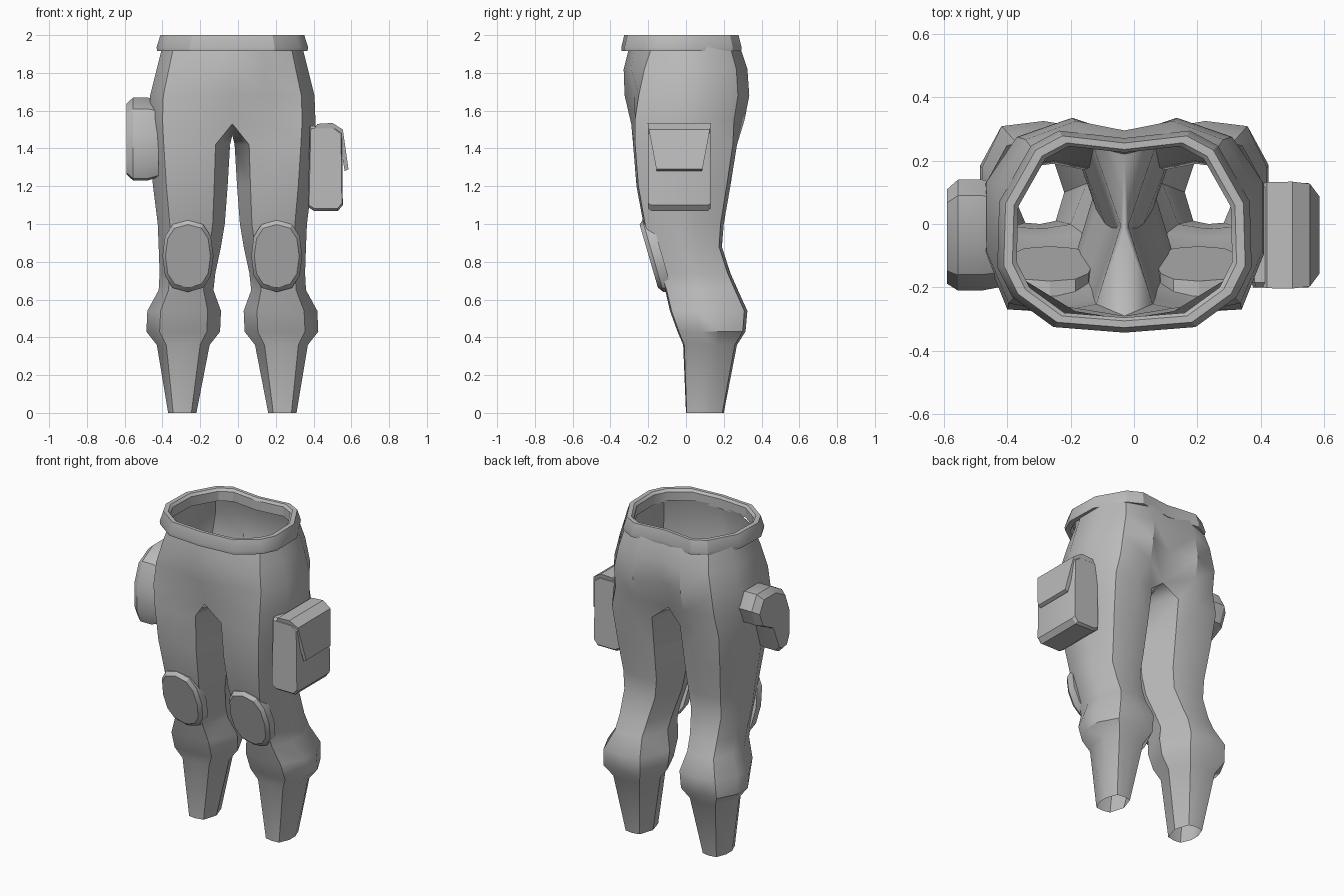
import bpy, bmesh, math
from mathutils import Vector

if "Cube" in bpy.data.objects:
    bpy.data.objects.remove(bpy.data.objects["Cube"], do_unlink=True)

MID = -0.03  # symmetry plane of the trousers

grey = bpy.data.materials.new("grey_cloth")
grey.use_nodes = True
grey.diffuse_color = (0.5, 0.5, 0.5, 1)
grey.node_tree.nodes["Principled BSDF"].inputs["Base Color"].default_value = (0.5, 0.5, 0.5, 1)


def bridge(bm, upper, lower, closed):
    """Quads between two rows of vertices."""
    n = len(upper)
    for i in range(n if closed else n - 1):
        j = (i + 1) % n
        bm.faces.new((upper[i], lower[i], lower[j], upper[j]))


def add_row(bm, points):
    return [bm.verts.new(p) for p in points]


def loft(rows, closed=True, capped=False):
    bm = bmesh.new()
    rings = [add_row(bm, r) for r in rows]
    for a, b in zip(rings, rings[1:]):
        bridge(bm, a, b, closed)
    if capped:
        bm.faces.new(rings[0])
        bm.faces.new(rings[-1])
        bmesh.ops.recalc_face_normals(bm, faces=bm.faces)
    return bm


def finish(name, bm, mirrored=False, angle=35):
    mesh = bpy.data.meshes.new(name)
    bm.to_mesh(mesh)
    bm.free()
    mesh.materials.append(grey)
    obj = bpy.data.objects.new(name, mesh)
    bpy.context.collection.objects.link(obj)
    if mirrored:
        obj.location.x = MID
        mod = obj.modifiers.new("mirror", 'MIRROR')
        mod.merge_threshold = 0.001
    bpy.ops.object.select_all(action='DESELECT')
    obj.select_set(True)
    bpy.context.view_layer.objects.active = obj
    bpy.ops.object.shade_smooth_by_angle(angle=math.radians(angle))
    return obj


# Trousers: half of the hips, then one leg
def hip_row(z, w, front_mid, front, corner, back, back_mid):
    side = corner * 0.35
    return [(0, front_mid, z), (w * .42, front, z), (w * .84, corner, z),
            (w, side, z), (w, back * .4, z), (w * .78, back * .82, z),
            (w * .38, back, z), (0, back_mid, z)]


LEG_SHAPE = [(.18, .05), (.5, 0), (.82, .02), (1, .34), (1, .64),
             (.84, .96), (.5, 1), (.2, .95), (0, .5)]


def leg_row(z, x_in, x_out, front, back):
    return [(x_in + u * (x_out - x_in), front + v * (back - front), z)
            for u, v in LEG_SHAPE]


hips = [
    (1.94, .37, -.30, -.275, -.18, .285, .255),
    (1.82, .40, -.33, -.29, -.22, .325, .295),
    (1.68, .435, -.325, -.275, -.25, .335, .28),
    (1.55, .44, -.29, -.26, -.27, .31, .22),
]
legs = [
    (1.42, .012, .44, -.28, .27),
    (1.2, .025, .42, -.262, .235),
    (1.0, .04, .395, -.225, .2),
    (.88, .06, .39, -.19, .19),
    (.74, .09, .385, -.14, .235),
    (.65, .1, .39, -.11, .275),
    (.54, .06, .45, -.085, .325),
    (.43, .065, .455, -.045, .315),
    (.36, .12, .40, -.015, .27),
    (0, .19, .34, 0, .2),
]
bm = loft([hip_row(*h) for h in hips], closed=False)
bm.verts.ensure_lookup_table()
crotch = list(bm.verts)[-8:]
crotch[0].co.z = 1.53
crotch[-1].co.z = 1.5
crotch.append(bm.verts.new((0, -.02, 1.47)))
previous = crotch
for data in legs:
    row = add_row(bm, leg_row(*data))
    bridge(bm, previous, row, True)
    previous = row
finish("trousers", bm, mirrored=True)

# Waistband: one outline scaled through a band profile
outline = [(0, -.295), (.19, -.28), (.3, -.2), (.34, -.12), (.335, .055),
           (.25, .205), (.175, .245), (0, .225)]
band = [(1.0, 1.925), (1.0, 1.985), (1.04, 2.0), (1.12, 2.0),
        (1.18, 1.935), (1.17, 1.915), (1.08, 1.915)]
finish("waistband", loft([[(x * s, (y + .03) * s - .03, z) for x, y in outline]
                          for s, z in band], closed=False), mirrored=True, angle=30)

# Knee pads: rounded, slanted plates
def pad_ring(scale, out):
    ring = []
    for k in range(12):
        c, s = math.cos(k * math.tau / 12), math.sin(k * math.tau / 12)
        x = .235 + .135 * scale * math.copysign(abs(c) ** .75, c)
        z = .83 + .19 * scale * math.copysign(abs(s) ** .85, s)
        ring.append((x, -.10 - (z - .64) * .29 - out, z))
    return ring


finish("knee_pads", loft([pad_ring(1, -.03), pad_ring(1, .02), pad_ring(.88, .042)],
                         capped=True), mirrored=True, angle=30)


# Side pouches: outlines swept with narrowed ends
def scaled(points, s):
    mid = sum((Vector(p) for p in points), Vector((0, 0))) / len(points)
    return [mid + (Vector(p) - mid) * s for p in points]


box = [(.37, 1.09), (.40, 1.07), (.53, 1.07), (.555, 1.1), (.55, 1.49), (.51, 1.52), (.38, 1.52)]
finish("left_pouch", loft([[(p.x, y, p.y) for p in scaled(box, s)]
                           for y, s in ((-.2, .94), (-.185, 1), (.115, 1), (.13, .94))],
                          capped=True), angle=30)

flap = [(.40, 1.5), (.42, 1.53), (.50, 1.535), (.555, 1.5), (.585, 1.29), (.565, 1.28), (.53, 1.48)]
finish("left_pouch_flap", loft([[(x, -.035 + side * (.12 + (z - 1.28) * .19), z) for x, z in flap]
                                for side in (-1, 1)], capped=True), angle=30)

bag = [(-.21, 1.48), (-.16, 1.61), (-.05, 1.67), (.09, 1.67), (.14, 1.58),
       (.1, 1.48), (-.02, 1.42), (-.09, 1.25), (-.13, 1.23), (-.18, 1.24), (-.21, 1.31)]
finish("right_pouch", loft([[(x, p.x, p.y) for p in scaled(bag, s)]
                            for x, s in ((-.42, .92), (-.48, 1), (-.555, 1), (-.59, .85))],
                           capped=True), angle=30)
